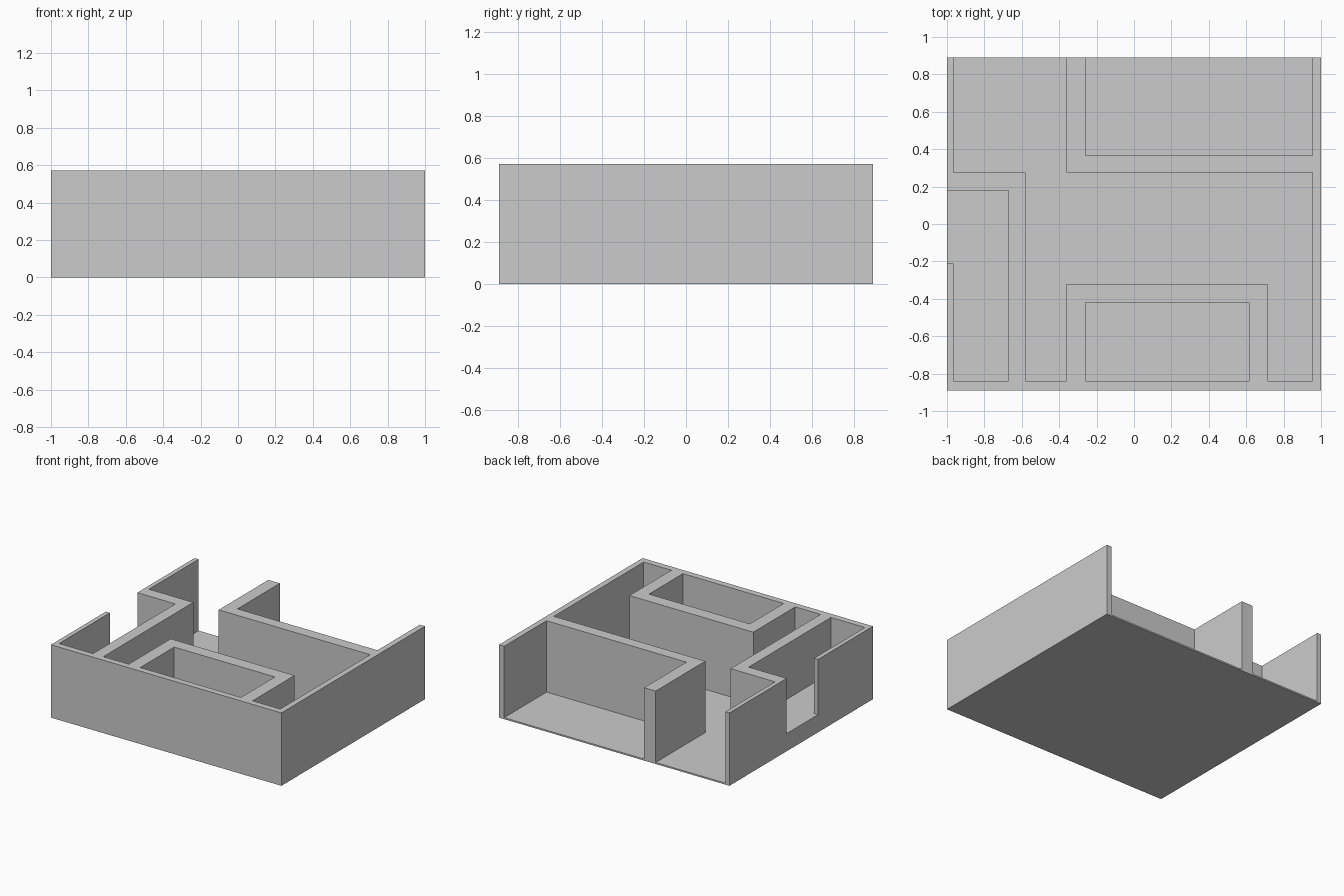
import bpy, bmesh

if "Cube" in bpy.data.objects:
    bpy.data.objects.remove(bpy.data.objects["Cube"])

TOP, FLOOR, RAISED = 0.572, 0.012, 0.139
X, Y = 1.0, 0.89


def prism(name, pts, z0, z1):
    """Extrude a plan outline between two heights."""
    bm = bmesh.new()
    face = bm.faces.new([bm.verts.new((x, y, z0)) for x, y in pts])
    ext = bmesh.ops.extrude_face_region(bm, geom=[face])["geom"]
    verts = [g for g in ext if isinstance(g, bmesh.types.BMVert)]
    bmesh.ops.translate(bm, verts=verts, vec=(0, 0, z1 - z0))
    bmesh.ops.recalc_face_normals(bm, faces=bm.faces)
    me = bpy.data.meshes.new(name)
    bm.to_mesh(me)
    bm.free()
    ob = bpy.data.objects.new(name, me)
    bpy.context.collection.objects.link(ob)
    return ob


def rect(x0, y0, x1, y1):
    return [(x0, y0), (x1, y0), (x1, y1), (x0, y1)]


# Solid block that the rooms are carved from
block = prism("floor_and_walls", rect(-X, -Y, X, Y), 0, TOP)

# Room outlines in plan with floor height; open sides run past the block
B, L = Y + 0.2, -X - 0.2
rooms = {
    "hall": (FLOOR, [(-.965, B), (-.965, .275), (-.58, .275), (-.58, -.84),
                     (-.36, -.84), (-.36, -.32), (.715, -.32), (.715, -.84),
                     (.955, -.84), (.955, .275), (-.36, .275), (-.36, B)]),
    "back_room": (FLOOR, rect(-.26, .365, .955, B)),
    "closed_room": (FLOOR, rect(-.26, -.84, .615, -.42)),
    "side_room": (RAISED, [(L, .18), (-.67, .18), (-.67, -.84),
                           (-.965, -.84), (-.965, -.21), (L, -.21)]),
}

bpy.context.view_layer.objects.active = block
for name, (z, outline) in rooms.items():
    cutter = prism(name + "_cutter", outline, z, TOP + 0.2)
    cutter.hide_render = True
    mod = block.modifiers.new(name, "BOOLEAN")
    mod.operation = "DIFFERENCE"
    mod.solver = "EXACT"
    mod.object = cutter
    bpy.ops.object.modifier_apply(modifier=mod.name)
    bpy.data.objects.remove(cutter)
